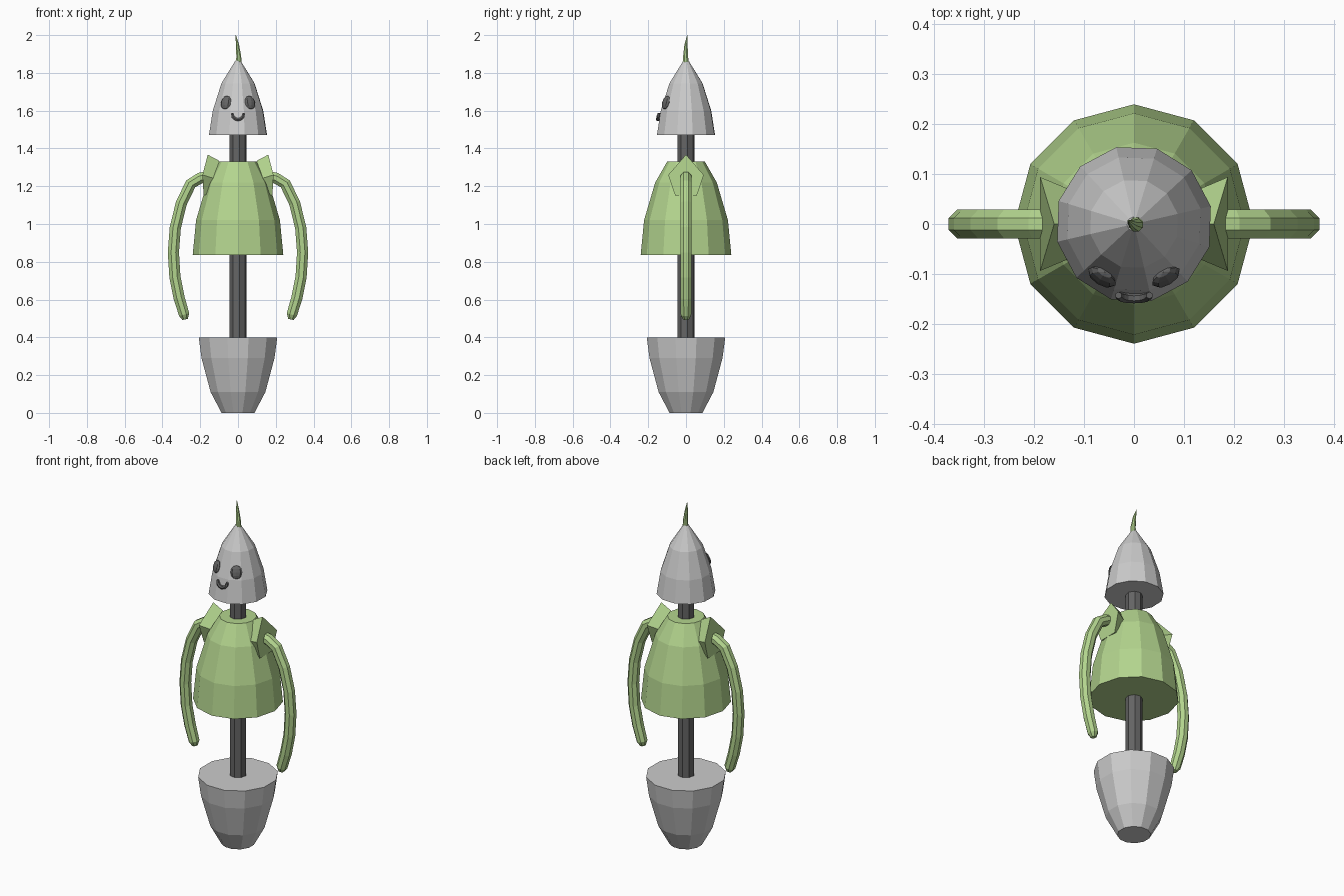
import bpy, bmesh, math
from mathutils import Vector, Matrix

if "Cube" in bpy.data.objects:
    bpy.data.objects.remove(bpy.data.objects["Cube"])


def material(name, rgb):
    m = bpy.data.materials.new(name)
    m.diffuse_color = (*rgb, 1)
    m.use_nodes = True
    m.node_tree.nodes["Principled BSDF"].inputs["Base Color"].default_value = m.diffuse_color
    return m


GREEN = material("leaf_green", (0.45, 0.66, 0.27))
DARK = material("dark_grey", (0.13, 0.13, 0.13))


def loft(name, rings, mat=None):
    """Skin a list of equal-length point rings and cap both ends."""
    bm = bmesh.new()
    vs = [[bm.verts.new(p) for p in ring] for ring in rings]
    n = len(vs[0])
    for a, b in zip(vs, vs[1:]):
        for i in range(n):
            j = (i + 1) % n
            bm.faces.new((a[i], a[j], b[j], b[i]))
    bm.faces.new(vs[0][::-1])
    bm.faces.new(vs[-1])
    bmesh.ops.recalc_face_normals(bm, faces=bm.faces)
    me = bpy.data.meshes.new(name)
    bm.to_mesh(me)
    bm.free()
    ob = bpy.data.objects.new(name, me)
    bpy.context.collection.objects.link(ob)
    if mat:
        me.materials.append(mat)
    return ob


def lathe(name, profile, sides, turn=0, mat=None):
    """Faceted solid of revolution from (radius, z) pairs."""
    angles = [math.radians(turn) + math.tau * i / sides for i in range(sides)]
    return loft(name, [[(r * math.cos(a), r * math.sin(a), z) for a in angles]
                       for r, z in profile], mat)


def tube(name, path, radii, sides, mat=None):
    """Faceted tube along a path lying roughly in the xz plane."""
    pts = [Vector(p) for p in path]
    side = Vector((0, 1, 0))
    rings = []
    for i, p in enumerate(pts):
        t = (pts[min(i + 1, len(pts) - 1)] - pts[max(i - 1, 0)]).normalized()
        n = t.cross(side).normalized()
        angles = [math.tau * (k + 0.5) / sides for k in range(sides)]
        rings.append([p + radii[i] * (math.cos(a) * n + math.sin(a) * side)
                      for a in angles])
    return loft(name, rings, mat)


# Pot, pole, bell-shaped body and pointed head
lathe("pot", [(0.09, 0), (0.15, 0.11), (0.20, 0.29), (0.215, 0.40)], 12, 15)
lathe("pole", [(0.046, 0.38), (0.046, 1.52)], 8, 10, DARK)
lathe("body", [(0.24, 0.835), (0.222, 1.02), (0.163, 1.22), (0.10, 1.33)],
      12, 0, GREEN)
lathe("head", [(0.158, 1.47), (0.137, 1.60), (0.09, 1.745), (0.014, 1.865)],
      12, 13)

# Sprout on top of the head
tube("sprout", [(0.004, 0, 1.84), (0.004, -0.002, 1.89), (-0.003, 0, 1.95),
                (-0.012, 0.007, 2.0)], [0.016, 0.014, 0.009, 0.001], 8, GREEN)

# Smiling mouth
arc = [math.radians(180 + 30 * i) for i in range(7)]
tube("mouth", [(0.031 * math.cos(a), -0.143 - 0.006 * -math.sin(a),
                1.587 + 0.034 * math.sin(a)) for a in arc],
     [0.007] + [0.01] * 5 + [0.007], 6, DARK)

for s, label in ((-1, "left"), (1, "right")):
    # Flattened eye lying on the sloping head
    bm = bmesh.new()
    bmesh.ops.create_uvsphere(
        bm, u_segments=8, v_segments=6, radius=1,
        matrix=Matrix.Translation((s * 0.064, -0.106, 1.643))
        @ Matrix.Rotation(s * math.radians(31), 4, 'Z')
        @ Matrix.Rotation(math.radians(-17), 4, 'X')
        @ Matrix.Diagonal((0.032, 0.014, 0.037, 1)))
    me = bpy.data.meshes.new("eye_" + label)
    bm.to_mesh(me)
    bm.free()
    me.materials.append(DARK)
    bpy.context.collection.objects.link(
        bpy.data.objects.new("eye_" + label, me))

    # Five-sided flared shoulder cuff
    inner = [(0.10, 0, 1.335), (0.107, 0.06, 1.235), (0.13, 0.035, 1.17),
             (0.13, -0.035, 1.17), (0.107, -0.06, 1.235)]
    outer = [(0.16, 0, 1.367), (0.188, 0.094, 1.26), (0.182, 0.057, 1.15),
             (0.182, -0.057, 1.15), (0.188, -0.094, 1.26)]
    loft("shoulder_" + label,
         [[(s * x, y, z) for x, y, z in ring] for ring in (inner, outer)],
         GREEN)

    # Drooping arm
    path = [(0.16, 1.25), (0.20, 1.243), (0.25, 1.213), (0.30, 1.11),
            (0.332, 0.98), (0.342, 0.85), (0.334, 0.72), (0.312, 0.61),
            (0.285, 0.52), (0.28, 0.495)]
    tube("arm_" + label, [(s * x, 0, z) for x, z in path],
         [0.032] * 8 + [0.03, 0.016], 8, GREEN)
